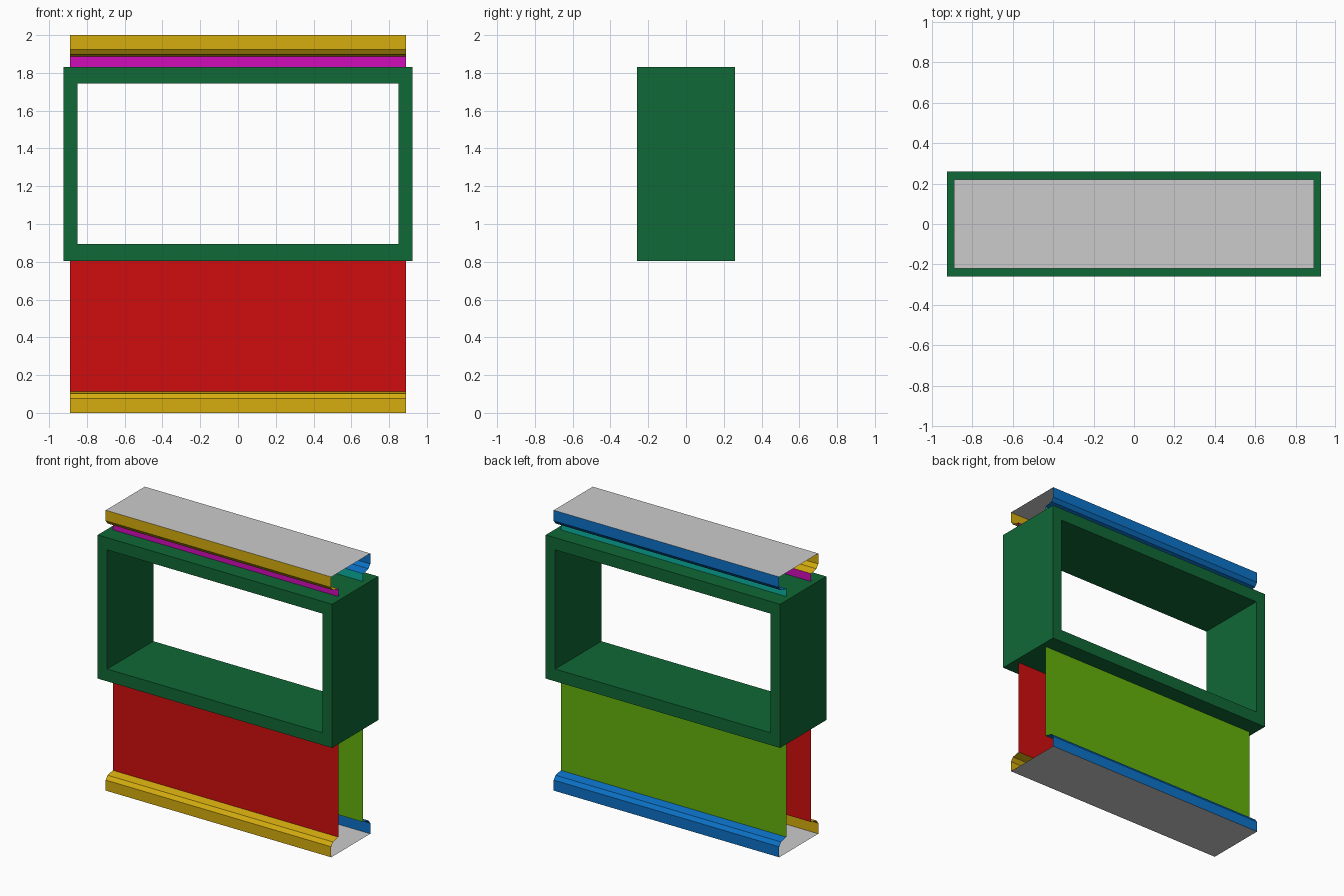
import bpy

if "Cube" in bpy.data.objects:
    bpy.data.objects.remove(bpy.data.objects["Cube"])

HALF_LEN = 0.89      # half length of the sheet parts along x
EDGE = 0.22          # moulding / cap half depth
WALL = 0.14          # wall half depth


def lin(c):
    c /= 255
    return c / 12.92 if c <= 0.04045 else ((c + 0.055) / 1.055) ** 2.4


def material(name, rgb):
    m = bpy.data.materials.new(name)
    m.diffuse_color = (*[lin(c) for c in rgb], 1)
    m.use_nodes = True
    m.node_tree.nodes["Principled BSDF"].inputs["Base Color"].default_value = m.diffuse_color
    return m


def add_mesh(name, verts, faces, mat=None):
    me = bpy.data.meshes.new(name)
    me.from_pydata(verts, [], faces)
    me.update()
    ob = bpy.data.objects.new(name, me)
    bpy.context.collection.objects.link(ob)
    if mat:
        me.materials.append(mat)
    return ob


def sheet(name, profile, mat=None):
    """Open sheet: a (y, z) profile swept along x."""
    verts = [(x, y, z) for y, z in profile for x in (-HALF_LEN, HALF_LEN)]
    faces = [(2 * i, 2 * i + 1, 2 * i + 3, 2 * i + 2) for i in range(len(profile) - 1)]
    return add_mesh(name, verts, faces, mat)


gold = material("gold", (214, 174, 14))
blue = material("blue", (12, 114, 200))
red = material("red", (208, 13, 14))
lime = material("lime", (100, 178, 12))
magenta = material("magenta", (208, 13, 186))
teal = material("teal", (12, 178, 160))
green = material("green", (16, 104, 54))

# profiles of the front side, listed bottom to top
base = [(-EDGE, 0), (-EDGE, 0.075), (-0.2, 0.102), (-WALL, 0.114)]
crown = [(y, 2 - z) for y, z in reversed(base)]
lower = [(-WALL, 0.114), (-WALL, 0.805)]
upper = [(-WALL, 1.83), (-WALL, 1.886)]

# front sheets and their mirrored back counterparts
for part, prof, front_mat, back_mat in (
        ("base_moulding", base, gold, blue),
        ("crown_moulding", crown, gold, blue),
        ("lower_wall", lower, red, lime),
        ("upper_wall", upper, magenta, teal)):
    sheet("front_" + part, prof, front_mat)
    sheet("back_" + part, [(-y, z) for y, z in reversed(prof)], back_mat)

# grey bottom and top plates
sheet("bottom_plate", [(EDGE, 0), (-EDGE, 0)])
sheet("top_plate", [(-EDGE, 2), (EDGE, 2)])

# window frame: rectangular section carried around four corners
OUT = (0.925, 0.805, 1.83)
INN = (0.85, 0.893, 1.743)
DEPTH = 0.26
verts, faces = [], []
for sx, top in ((-1, 0), (1, 0), (1, 1), (-1, 1)):
    for (w, z0, z1), y in ((OUT, -DEPTH), (INN, -DEPTH), (INN, DEPTH), (OUT, DEPTH)):
        verts.append((sx * w, y, z1 if top else z0))
for c in range(4):
    n = (c + 1) % 4
    for k in range(4):
        j = (k + 1) % 4
        faces.append((4 * c + k, 4 * n + k, 4 * n + j, 4 * c + j))
add_mesh("window_frame", verts, faces, green)
